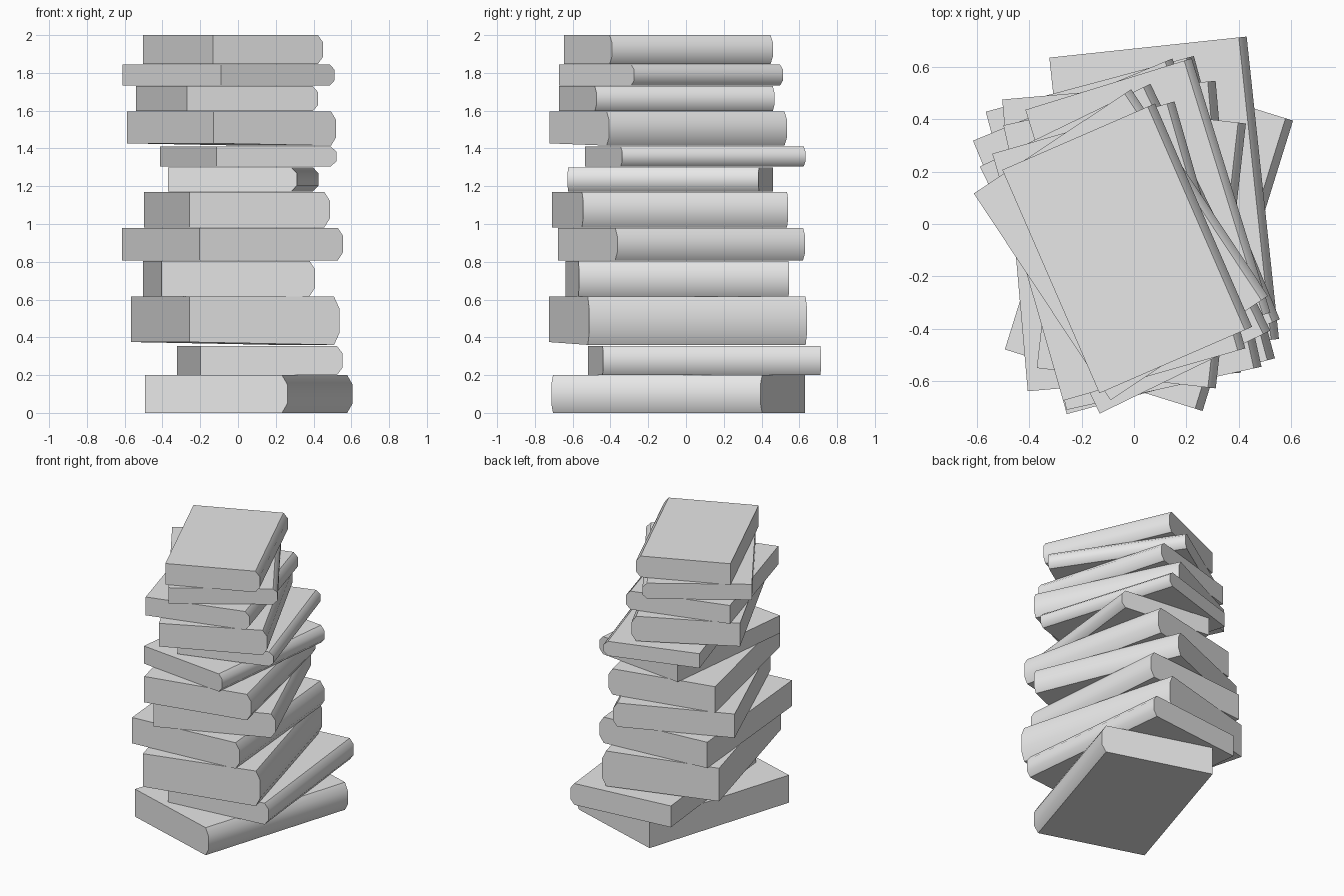
import bpy
import bmesh
import math

cube = bpy.data.objects.get("Cube")
if cube:
    bpy.data.objects.remove(cube, do_unlink=True)

# One plain grey for every book
grey = bpy.data.materials.new("plain grey")
grey.use_nodes = True
colour = (0.8, 0.8, 0.8, 1)
grey.diffuse_color = colour
grey.node_tree.nodes["Principled BSDF"].inputs["Base Color"].default_value = colour

BULGE = 0.03  # how far the rounded spine swells


def make_book(name, bottom, top, x, y, width, length, angle, lift=0):
    """Extrude a book's end profile along its spine; the spine is on local +x."""
    w, h = width / 2, top - bottom
    profile = [(-w, lift), (w - BULGE, 0), (w, h * 0.25),
               (w, h * 0.75), (w - BULGE, h), (-w, h)]
    bm = bmesh.new()
    end = bm.faces.new([bm.verts.new((px, -length / 2, pz)) for px, pz in profile])
    ext = bmesh.ops.extrude_face_region(bm, geom=[end], use_keep_orig=True)
    moved = [g for g in ext["geom"] if isinstance(g, bmesh.types.BMVert)]
    bmesh.ops.translate(bm, verts=moved, vec=(0, length, 0))
    bmesh.ops.recalc_face_normals(bm, faces=bm.faces)

    # Smooth only the curved spine and keep its borders crisp
    for face in bm.faces:
        face.smooth = all(v.co.x > w - BULGE - 0.001 for v in face.verts)
    for edge in bm.edges:
        edge.smooth = all(f.smooth for f in edge.link_faces)

    mesh = bpy.data.meshes.new(name)
    bm.to_mesh(mesh)
    bm.free()
    mesh.materials.append(grey)
    book = bpy.data.objects.new(name, mesh)
    book.location = (x, y, bottom)
    book.rotation_euler.z = math.radians(angle)
    bpy.context.collection.objects.link(book)


# Stack from the ground up: bottom, top, x, y, width, length, turn, fore-edge lift
books = [
    (0.00, 0.20, 0.057, -0.042, 0.79, 1.16, -17.3),
    (0.20, 0.355, 0.115, 0.098, 0.757, 1.16, 6.1),
    (0.36, 0.615, -0.014, -0.042, 0.822, 1.194, 15, 0.015),
    (0.617, 0.805, -0.047, -0.046, 0.817, 1.117, 5),
    (0.807, 0.98, -0.029, -0.023, 0.822, 1.076, 22.4),
    (0.982, 1.17, -0.006, -0.084, 0.762, 1.112, 12.5),
    (1.172, 1.30, 0.028, -0.083, 0.687, 1.017, -6.5),
    (1.305, 1.41, 0.053, 0.049, 0.664, 1.015, 17.2),
    (1.415, 1.595, -0.034, -0.094, 0.723, 1.047, 25.9, 0.012),
    (1.597, 1.73, -0.058, -0.103, 0.723, 0.98, 16),
    (1.732, 1.845, -0.05, -0.079, 0.72, 0.945, 33.5),
    (1.847, 2.00, -0.026, -0.093, 0.635, 0.929, 23.5),
]
for number, spec in enumerate(books, 1):
    make_book(f"book_{number}", *spec)
